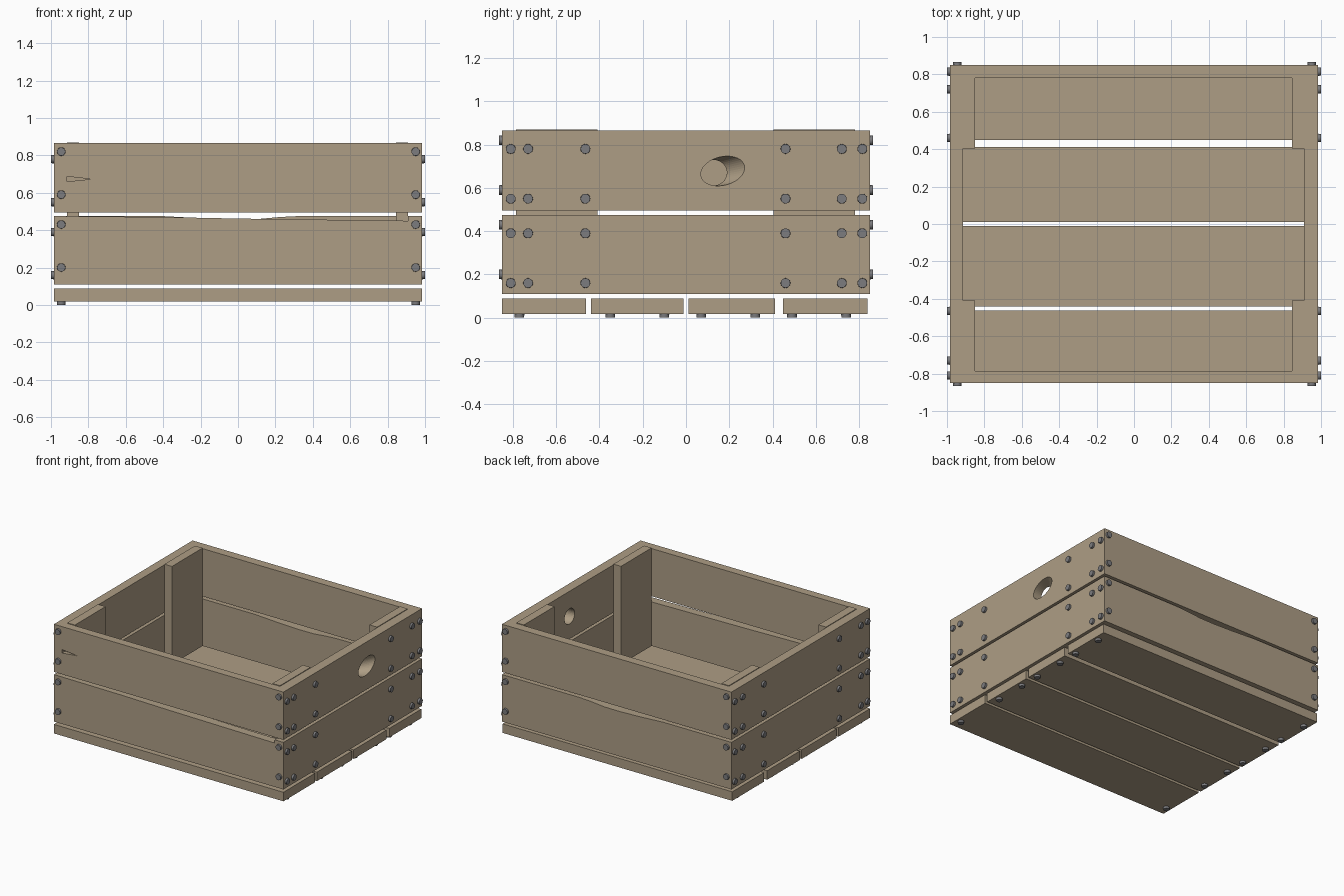
import bpy, bmesh, math
from mathutils import Matrix, Vector

if "Cube" in bpy.data.objects:
    bpy.data.objects.remove(bpy.data.objects["Cube"])


def material(name, rgb):
    m = bpy.data.materials.new(name)
    m.diffuse_color = (*rgb, 1)
    m.use_nodes = True
    m.node_tree.nodes["Principled BSDF"].inputs["Base Color"].default_value = m.diffuse_color
    return m


WOOD = material("wood", (0.42, 0.34, 0.235))
STEEL = material("steel", (0.2, 0.2, 0.21))


def finish(name, bm, mat):
    bmesh.ops.recalc_face_normals(bm, faces=bm.faces)
    me = bpy.data.meshes.new(name)
    bm.to_mesh(me)
    bm.free()
    ob = bpy.data.objects.new(name, me)
    bpy.context.collection.objects.link(ob)
    me.materials.append(mat)
    return ob


def loft(name, a, b, mat=WOOD):
    """Solid joining two matching outlines."""
    bm = bmesh.new()
    va, vb = [bm.verts.new(p) for p in a], [bm.verts.new(p) for p in b]
    bm.faces.new(va)
    bm.faces.new(vb)
    n = len(va)
    for i in range(n):
        j = (i + 1) % n
        bm.faces.new((va[i], va[j], vb[j], vb[i]))
    return finish(name, bm, mat)


def board(name, x, y, z):
    ring = [(x[0], y[0]), (x[1], y[0]), (x[1], y[1]), (x[0], y[1])]
    return loft(name, [(*p, z[0]) for p in ring], [(*p, z[1]) for p in ring])


def plank(name, outline, y0, y1):
    """Board cut from an x-z outline."""
    return loft(name, [(x, y0, z) for x, z in outline], [(x, y1, z) for x, z in outline])


def cut(ob, cutter):
    mod = ob.modifiers.new("cut", 'BOOLEAN')
    mod.object, mod.solver = cutter, 'EXACT'
    cutter.hide_render = True
    cutter.hide_viewport = True
    cutter.display_type = 'WIRE'


def nails(name, points, direction):
    """Row of round nail heads standing out along a direction."""
    bm = bmesh.new()
    d = Vector(direction)
    rot = d.to_track_quat('Z', 'Y').to_matrix().to_4x4()
    for p in points:
        bmesh.ops.create_cone(bm, cap_ends=True, segments=20, radius1=0.023, radius2=0.022,
                              depth=0.025, matrix=Matrix.Translation(Vector(p) + d * 0.0025) @ rot)
    ob = finish(name, bm, STEEL)
    ob.data.shade_smooth()
    ob.data.set_sharp_from_angle(angle=math.radians(35))


LOW, HIGH = (0.11, 0.475), (0.495, 0.865)
L, R = -0.985, 0.91

# front and back walls, run to the left corner and butt on the right end
front_upper = board("front_upper_board", (L, R), (-0.85, -0.785), HIGH)
board("back_upper_board", (L, R), (0.78, 0.85), HIGH)
plank("front_lower_board", [(L, 0.11), (R, 0.11), (R, 0.45), (0, 0.462), (-0.4, 0.47), (L, 0.475)],
      -0.85, -0.785)
plank("back_lower_board", [(L, 0.11), (R, 0.11), (R, 0.475), (0.32, 0.475), (0.22, 0.47), (0.1, 0.459),
                           (-0.02, 0.458), (-0.2, 0.464), (-0.4, 0.475), (L, 0.475)], 0.78, 0.85)

# end walls
for label, z in (("lower", LOW), ("upper", HIGH)):
    board(f"left_{label}_board", (L, -0.915), (-0.785, 0.78), z)
    right = board(f"right_{label}_board", (R, 0.985), (-0.85, 0.85), z)

# slanted knot hole through the upper right board
outer, inner = [], []
for i in range(40):
    t = i * math.tau / 40
    u, v, k = 0.103 * math.cos(t), 0.066 * math.sin(t), math.radians(14)
    oy, oz = 0.17 + u * math.cos(k) - v * math.sin(k), 0.678 + u * math.sin(k) + v * math.cos(k)
    iy, iz = 0.127 + 0.062 * math.cos(t + k), 0.67 + 0.059 * math.sin(t + k)
    outer.append((0.985, oy, oz))
    inner.append((0.91, iy, iz))
ext = 0.1
big = [tuple(Vector(o) + (Vector(o) - Vector(n)) * ext) for o, n in zip(outer, inner)]
small = [tuple(Vector(n) - (Vector(o) - Vector(n)) * ext) for o, n in zip(outer, inner)]
cut(right, loft("knot_hole_cutter", big, small))

# split crack in the upper front board
crack = [(-0.915, 0.66), (-0.785, 0.673), (-0.915, 0.687)]
cut(front_upper, plank("crack_cutter", crack, -0.9, -0.815))

# inner corner battens
for side, x in (("left", (-0.915, -0.85)), ("right", (0.845, 0.91))):
    for end, y in (("front", (-0.785, -0.41)), ("back", (0.405, 0.78))):
        board(f"{side}_{end}_batten", x, y, (0.11, 0.87))

# floor boards
for i, y in enumerate([(-0.85, -0.463), (-0.44, -0.012), (0.012, 0.412), (0.448, 0.84)]):
    board(f"floor_board_{i + 1}", (L, 0.985), y, (0.018, 0.088))

# nail heads
end_y = (-0.81, -0.73, -0.465, 0.46, 0.72, 0.815)
end_z = (0.16, 0.39, 0.55, 0.78)
for name, s in (("left", -1), ("right", 1)):
    nails(f"{name}_nails", [(s * 0.985, y, z) for y in end_y for z in end_z], (s, 0, 0))
for name, s in (("front", -1), ("back", 1)):
    nails(f"{name}_nails", [(x, s * 0.85, z) for x in (-0.945, 0.95) for z in (0.2, 0.43, 0.59, 0.82)],
          (0, s, 0))
floor_y = (-0.77, -0.35, -0.1, 0.07, 0.32, 0.49, 0.74)
nails("floor_nails", [(x, y, 0.0155) for x in (-0.945, 0.95) for y in floor_y], (0, 0, -1))
